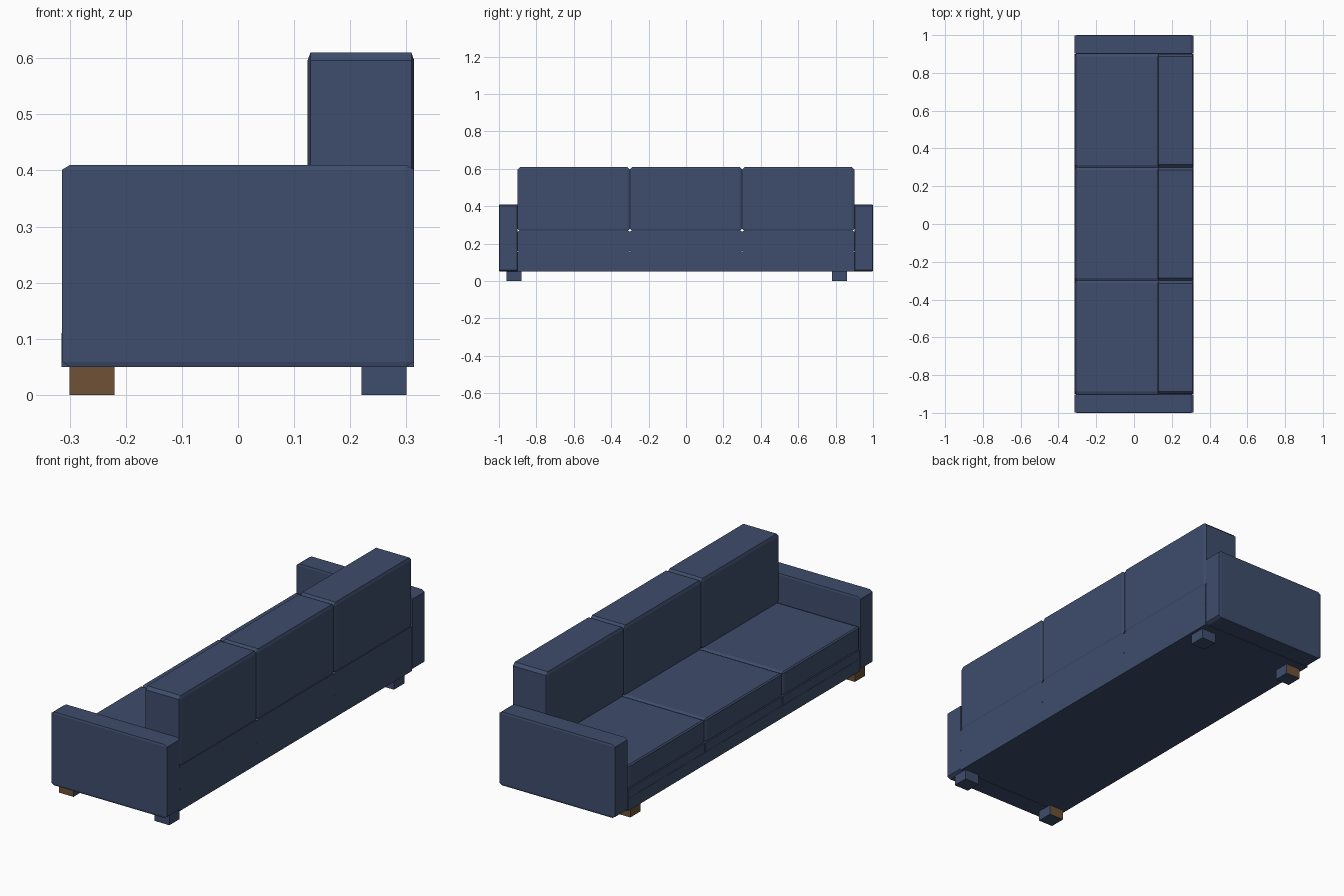
import bpy, bmesh
from mathutils import Vector

if "Cube" in bpy.data.objects:
    bpy.data.objects.remove(bpy.data.objects["Cube"])


def material(name, rgb):
    m = bpy.data.materials.new(name)
    m.diffuse_color = (*rgb, 1)
    m.use_nodes = True
    m.node_tree.nodes["Principled BSDF"].inputs["Base Color"].default_value = m.diffuse_color
    return m


BLUE = material("navy_fabric", (0.049, 0.075, 0.150))
BROWN = material("brown_wood", (0.158, 0.083, 0.037))
REAR = 0.314


def box(name, lo, hi, chamfer=None, flat_rear=False):
    """Box between two corners, with a separate chamfer size per axis."""
    lo, hi = Vector(lo), Vector(hi)
    c = Vector(chamfer or (1, 1, 1))
    if flat_rear:
        hi.x += 0.05
    bm = bmesh.new()
    bmesh.ops.create_cube(bm, size=1)
    size = hi - lo
    bmesh.ops.scale(bm, vec=[size[i] / c[i] for i in range(3)], verts=bm.verts)
    if chamfer:
        bmesh.ops.bevel(bm, geom=bm.edges[:], offset=1, segments=1,
                        affect='EDGES', profile=0.5)
    bmesh.ops.scale(bm, vec=c, verts=bm.verts)
    bmesh.ops.translate(bm, vec=(lo + hi) / 2, verts=bm.verts)
    if flat_rear:
        cut = bmesh.ops.bisect_plane(
            bm, geom=bm.verts[:] + bm.edges[:] + bm.faces[:],
            plane_co=(REAR, 0, 0), plane_no=(1, 0, 0), clear_outer=True)
        rim = [e for e in cut["geom_cut"] if isinstance(e, bmesh.types.BMEdge)]
        bmesh.ops.contextual_create(bm, geom=rim)
    bmesh.ops.recalc_face_normals(bm, faces=bm.faces[:])
    me = bpy.data.meshes.new(name)
    bm.to_mesh(me)
    bm.free()
    me.materials.append(BLUE)
    ob = bpy.data.objects.new(name, me)
    bpy.context.collection.objects.link(ob)
    return ob


# Lower frame
box("base", (-0.315, -0.9, 0.05), (REAR, 0.9, 0.11))

# Arms
for side, y in (("right", -1.0), ("left", 0.9)):
    box(f"{side}_arm", (-0.314, y, 0.05), (REAR, y + 0.1, 0.41),
        (0.015, 0.0025, 0.009))

# Three seat sections with a back cushion each
for i in range(3):
    y0, y1 = -0.9 + 0.6 * i, -0.3 + 0.6 * i
    box(f"seat_rail_{i}", (-0.314, y0, 0.10), (REAR, y1, 0.16),
        (0.005, 0.004, 0.006), True)
    box(f"seat_cushion_{i}", (-0.314, y0, 0.155), (REAR, y1, 0.27),
        (0.006, 0.013, 0.006), True)
    box(f"back_cushion_{i}", (0.124, y0, 0.265), (REAR, y1, 0.61),
        (0.005, 0.014, 0.014))

# Legs: front pair has wooden outer faces
for side, y in (("right", -0.96), ("left", 0.78)):
    box(f"{side}_back_leg", (0.22, y, 0), (0.30, y + 0.08, 0.05))
    leg = box(f"{side}_front_leg", (-0.30, y, 0), (-0.22, y + 0.08, 0.05))
    leg.data.materials.append(BROWN)
    for p in leg.data.polygons:
        if abs(p.normal.y) > 0.5 or p.normal.x < -0.5:
            p.material_index = 1
